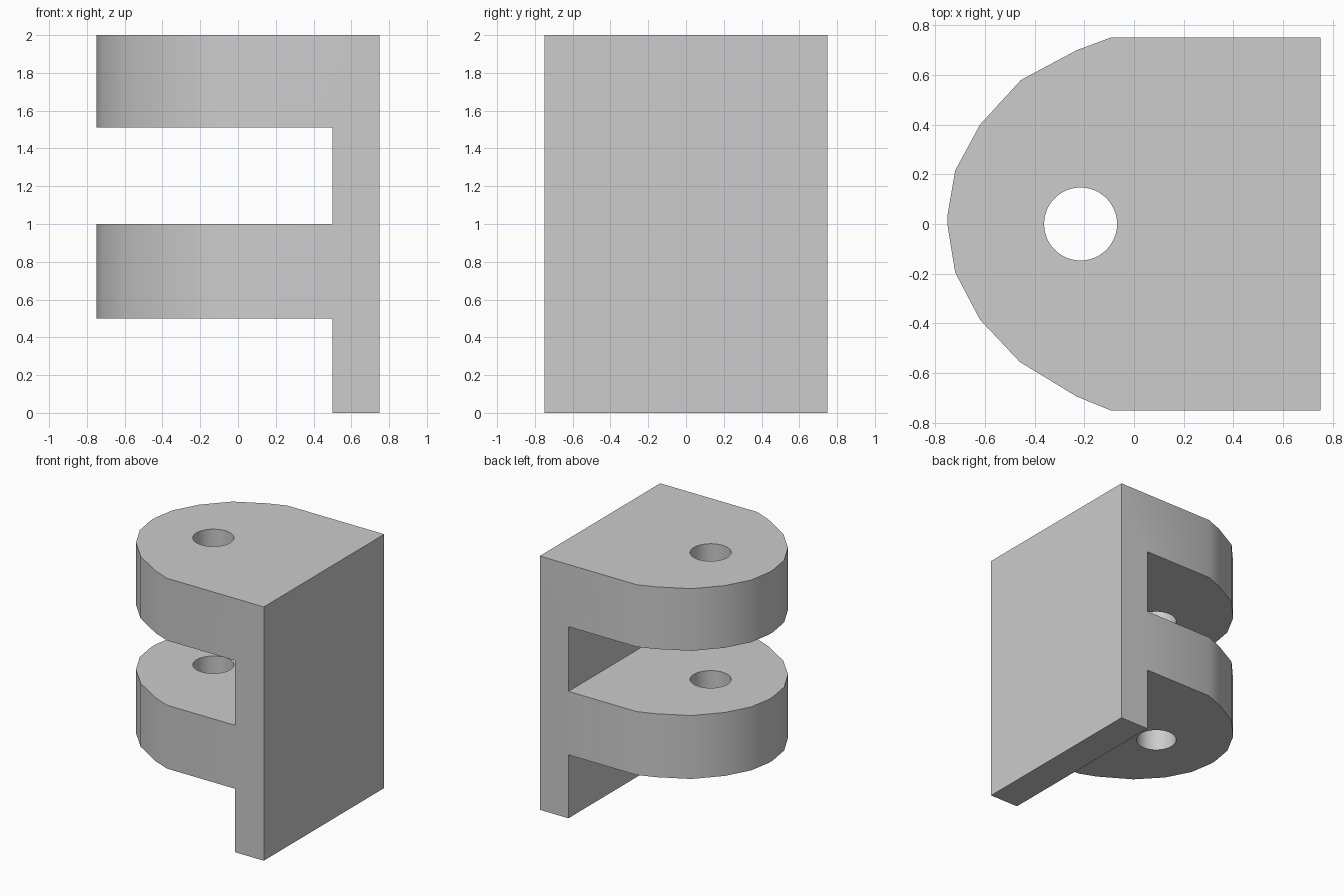
import bpy
import bmesh
import math

if "Cube" in bpy.data.objects:
    bpy.data.objects.remove(bpy.data.objects["Cube"], do_unlink=True)

grey = bpy.data.materials.new("plain grey")
grey.use_nodes = True
colour = (0.604, 0.604, 0.604, 1)
grey.diffuse_color = colour
grey.node_tree.nodes["Principled BSDF"].inputs["Base Color"].default_value = colour


def prism(name, outline, bottom, top):
    """Extrude a plan outline from bottom to top."""
    bm = bmesh.new()
    face = bm.faces.new([bm.verts.new((x, y, bottom)) for x, y in outline])
    grown = bmesh.ops.extrude_face_region(bm, geom=[face])["geom"]
    verts = [v for v in grown if isinstance(v, bmesh.types.BMVert)]
    bmesh.ops.translate(bm, verts=verts, vec=(0, 0, top - bottom))
    bmesh.ops.recalc_face_normals(bm, faces=bm.faces)
    mesh = bpy.data.meshes.new(name)
    bm.to_mesh(mesh)
    bm.free()
    mesh.materials.append(grey)
    obj = bpy.data.objects.new(name, mesh)
    bpy.context.collection.objects.link(obj)
    return obj


def cut(target, cutter):
    """Subtract the cutter, then discard it."""
    cutter.hide_render = True
    mod = target.modifiers.new("cut", "BOOLEAN")
    mod.operation = "DIFFERENCE"
    mod.solver = "EXACT"
    mod.object = cutter
    bpy.ops.object.select_all(action="DESELECT")
    bpy.context.view_layer.objects.active = target
    target.select_set(True)
    bpy.ops.object.modifier_apply(modifier=mod.name)
    bpy.data.objects.remove(cutter, do_unlink=True)


# Body: square at the plate, faceted round nose at the lugs
nose = [(-0.095, 0.75), (-0.23, 0.70), (-0.455, 0.58), (-0.62, 0.40),
        (-0.72, 0.215), (-0.75, 0.04), (-0.75, -0.01), (-0.72, -0.195),
        (-0.62, -0.385), (-0.46, -0.555), (-0.23, -0.695), (-0.095, -0.75)]
bracket = prism("hinge_bracket", [(0.75, -0.75), (0.75, 0.75)] + nose, 0, 2)

# Slots leave two lugs on the back plate
for bottom, top in ((-0.5, 0.5), (1.0, 1.51)):
    box = [(-1, -1), (0.5, -1), (0.5, 1), (-1, 1)]
    cut(bracket, prism("slot_cutter", box, bottom, top))

# Pin hole through both lugs
steps = 48
circle = [(-0.215 + 0.147 * math.cos(math.tau * i / steps),
           0.147 * math.sin(math.tau * i / steps)) for i in range(steps)]
cut(bracket, prism("pin_hole_cutter", circle, 0.2, 2.3))

bpy.ops.object.shade_smooth_by_angle(angle=math.radians(30))
